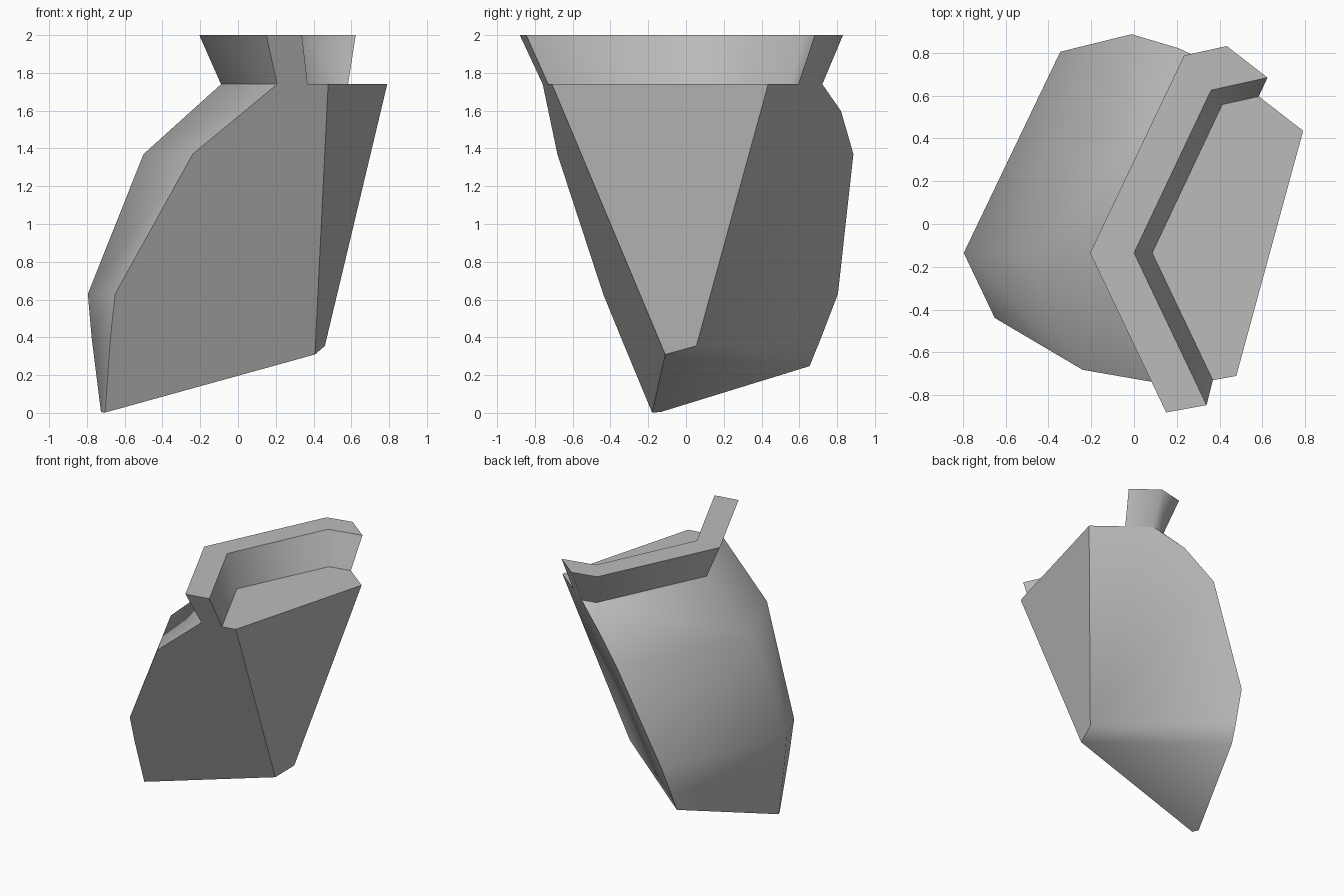
import bpy, bmesh, math
from mathutils import Vector

cube = bpy.data.objects.get("Cube")
if cube:
    bpy.data.objects.remove(cube, do_unlink=True)

grey = bpy.data.materials.new("plain grey")
grey.use_nodes = True
colour = (0.5, 0.5, 0.5, 1)
grey.diffuse_color = colour
grey.node_tree.nodes["Principled BSDF"].inputs["Base Color"].default_value = colour


def plane(a, b, c, inside=Vector((0.1, 0, 1))):
    """Plane through three points, facing away from the inside point."""
    a, b, c = Vector(a), Vector(b), Vector(c)
    n = (b - a).cross(c - a).normalized()
    return a, (n if n.dot(inside - a) < 0 else -n)


FRONT = plane((-0.71, -0.18, 0), (0.41, -0.11, 0.31), (0.15, -0.88, 2))
BACK = plane((0.79, 0.435, 1.74), (0.46, 0.055, 0.355), (-0.01, 0.885, 1.37))
RIGHT = plane((0.48, -0.7, 1.74), (0.79, 0.435, 1.74), (0.46, 0.055, 0.355))
BOTTOM = plane((-0.71, -0.18, 0), (0.41, -0.11, 0.31), (-0.365, 0.65, 0.25))


def bent_path(u, z, reach):
    """Angled path whose front bend sits at x = u."""
    corner = (0.36 + 0.615 * u, 0.625 - 0.79 * u)
    return [(u + 0.46, -1.1, z), (u, -0.135, z), (*corner, z),
            (corner[0] + 0.27 * reach, corner[1] + 0.06 * reach, z)]


def make_part(name, loops, closed_profile, cuts):
    """Bridge the loops, close the solid, trim it by planes and cap the cuts."""
    bm = bmesh.new()
    rows = [[bm.verts.new(p) for p in loop] for loop in loops]
    pairs = list(zip(rows, rows[1:]))
    if closed_profile:
        pairs.append((rows[-1], rows[0]))
    for r, s in pairs:
        count = len(r)
        for i in range(count - 1 if closed_profile else count):
            j = (i + 1) % count
            bm.faces.new((r[i], r[j], s[j], s[i]))
    if closed_profile:
        bm.faces.new([r[0] for r in rows])
        bm.faces.new([r[-1] for r in rows])
    else:
        bm.faces.new(rows[0])
        bm.faces.new(rows[-1])
    for co, no in cuts:
        geom = bm.verts[:] + bm.edges[:] + bm.faces[:]
        cut = bmesh.ops.bisect_plane(bm, geom=geom, dist=1e-5, plane_co=co,
                                     plane_no=no, clear_outer=True)["geom_cut"]
        edges = [e for e in cut if isinstance(e, bmesh.types.BMEdge)]
        bmesh.ops.contextual_create(bm, geom=edges)
    bmesh.ops.recalc_face_normals(bm, faces=bm.faces[:])
    # Keep the rim of the level top crisp
    for f in bm.faces:
        if f.normal.z > 0.99:
            for e in f.edges:
                e.smooth = False
    mesh = bpy.data.meshes.new(name)
    bm.to_mesh(mesh)
    bm.free()
    mesh.materials.append(grey)
    obj = bpy.data.objects.new(name, mesh)
    bpy.context.collection.objects.link(obj)
    bpy.ops.object.select_all(action='DESELECT')
    bpy.context.view_layer.objects.active = obj
    obj.select_set(True)
    bpy.ops.object.shade_smooth_by_angle(angle=math.radians(57))


# Body: stacked outlines following the bent path, trimmed by four planes
profile = [(-0.09, 1.74), (-0.5, 1.37), (-0.795, 0.63), (-0.775, 0.4), (-0.7, -0.2)]
body_loops = [bent_path(u, z, 7) + [(2, -1.1, z)] for u, z in profile]
make_part("body", body_loops, False, [FRONT, BACK, RIGHT, BOTTOM])

# Rail: leaning bar swept along the same path on top of the body
rail_profile = [(-0.205, 2), (0, 2), (0.085, 1.74), (-0.09, 1.74)]
rail_loops = [bent_path(u, z, 3) for u, z in rail_profile]
make_part("top_rail", rail_loops, True, [FRONT, BACK])
